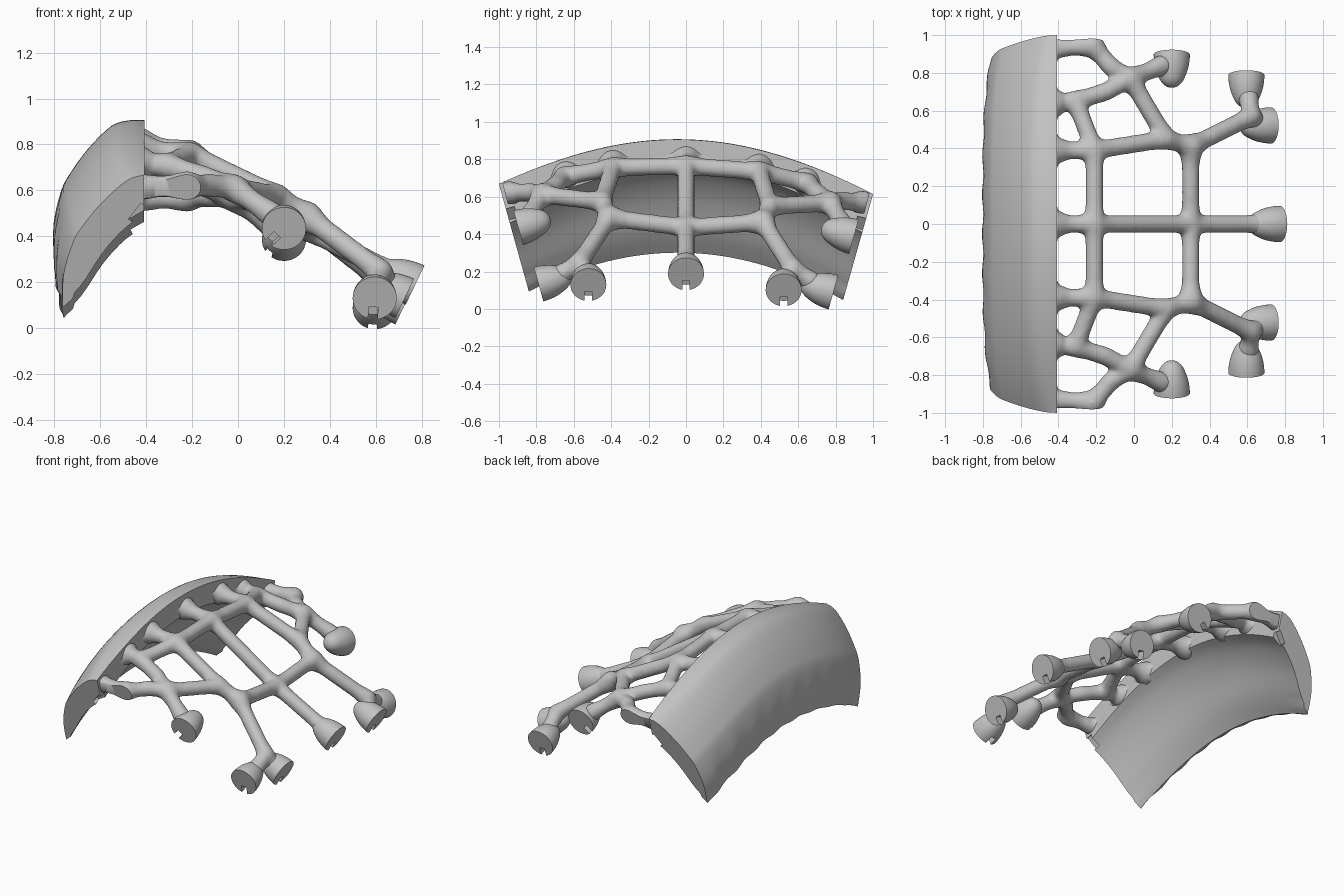
import bpy, bmesh, math
from mathutils import Vector, Matrix

if "Cube" in bpy.data.objects:
    bpy.data.objects.remove(bpy.data.objects["Cube"])

grey = bpy.data.materials.new("plain_grey")
grey.use_nodes = True
COLOUR = (0.55, 0.55, 0.55, 1)
grey.diffuse_color = COLOUR
grey.node_tree.nodes["Principled BSDF"].inputs["Base Color"].default_value = COLOUR
TILT = 0.027


def tilt(p):
    """Lean the model slightly towards its back side."""
    return Vector((p[0], p[1], p[2] - TILT * p[1]))


def finish(name, bm):
    bmesh.ops.recalc_face_normals(bm, faces=bm.faces)
    mesh = bpy.data.meshes.new(name)
    bm.to_mesh(mesh)
    bm.free()
    mesh.materials.append(grey)
    ob = bpy.data.objects.new(name, mesh)
    bpy.context.collection.objects.link(ob)
    return ob


def activate(ob):
    bpy.ops.object.select_all(action='DESELECT')
    ob.select_set(True)
    bpy.context.view_layer.objects.active = ob


def smooth(ob, angle=40):
    activate(ob)
    bpy.ops.object.shade_smooth_by_angle(angle=math.radians(angle))


def cut_box(ob, matrix, size):
    """Cut a rectangular notch out of an object."""
    bm = bmesh.new()
    bmesh.ops.create_cube(bm, size=1, matrix=matrix @ Matrix.Diagonal((*size, 1)))
    cutter = finish("cutter", bm)
    cutter.hide_render = True
    mod = ob.modifiers.new("notch", 'BOOLEAN')
    mod.operation, mod.solver, mod.object = 'DIFFERENCE', 'EXACT', cutter
    activate(ob)
    bpy.ops.object.modifier_apply(modifier=mod.name)
    bpy.data.objects.remove(cutter)


def frame(centre, normal, up):
    z = Vector(normal).normalized()
    y = Vector(up)
    y = (y - z * y.dot(z)).normalized()
    m = Matrix((y.cross(z), y, z)).transposed().to_4x4()
    m.translation = centre
    return m


def spline(pts, steps=4):
    """Smooth curve through a few profile points."""
    p = [Vector(q) for q in [pts[0]] + pts + [pts[-1]]]
    out = []
    for a, b, c, d in zip(p, p[1:], p[2:], p[3:]):
        for i in range(steps):
            t = i / steps
            out.append(0.5 * (2 * b + (c - a) * t + (2 * a - 5 * b + 4 * c - d) * t * t
                              + (3 * b - a - 3 * c + d) * t ** 3))
    return out + [p[-1]]


def arch(t):
    """Height of the shell's top edge along its length."""
    return .905 - .265 * (1.1 * t * t - .1 * t ** 4)


# Curved shell: crescent section (x, drop) swept along an arch
outer = spline([(-.408, 0), (-.47, 0), (-.55, .04), (-.65, .20), (-.73, .38),
                (-.77, .51), (-.80, .75), (-.795, 1)])
inner = spline([(-.78, 1), (-.685, .84), (-.585, .58), (-.49, .40), (-.41, .31)])
section = [(p, True) for p in outer] + [(p, False) for p in inner]
bm = bmesh.new()
rings = []
STEPS = 64
for i in range(STEPS + 1):
    t = 2 * i / STEPS - 1
    top = arch(t)
    low = .30 - .23 * t * t
    ring = []
    for (x, f), outside in section:
        if outside:
            x = min(x + .07 * t ** 4 * (1 - .5 * f), -.408 - .002 * (x < -.44))
            x += .006 * math.sin(t * 26) * max(f - .5, 0) * 2
        else:
            x += .02 * t ** 4 * (f > .9)
            f *= 1 - .3 * (1 - t * t) * (1 - f)
        ring.append(bm.verts.new(tilt((x, t * (1 - .16 * f), top + (low - top) * f))))
    rings.append(ring)
n = len(section)
for a, b in zip(rings, rings[1:]):
    for j in range(n):
        bm.faces.new((a[j], a[(j + 1) % n], b[(j + 1) % n], b[j]))
bm.faces.new(rings[0])
bm.faces.new(rings[-1])
shell = finish("curved_shell", bm)
for s in (-1, 1):
    cut_box(shell, frame(tilt((-.43, s * .95, .47)), (0, s, -.27), (.6, 0, .8)),
            (.05, .09, .09))
smooth(shell)

# Lattice: nodes of one side, mirrored, joined by waisted struts
nodes = {
    "rim_mid": (-.43, 0, .795), "inner_mid": (-.21, 0, .765), "outer_mid": (.30, 0, .435),
    "tip_mid": (.68, 0, .235),
    "rim_a": (-.43, .39, .765), "inner": (-.21, .39, .745), "bend": (.17, .45, .56),
    "outer": (.30, .41, .475), "tip_low": (.62, .57, .23),
    "neck_end": (.66, .535, .165), "neck_corner": (.605, .67, .165),
    "rim_b": (-.43, .64, .70), "branch": (-.31, .65, .69), "elbow": (-.15, .70, .64),
    "knot": (-.02, .77, .59), "tip_side": (.15, .84, .47),
    "bow": (-.12, .83, .60), "ear": (-.22, .945, .595), "rim_c": (-.43, .93, .59),
}
links = [("rim_a", "inner"), ("inner_mid", "inner"), ("inner", "bend"), ("bend", "outer"),
         ("outer", "outer_mid"), ("outer", "tip_low"), ("tip_low", "neck_end"),
         ("tip_low", "neck_corner"), ("rim_b", "branch"), ("branch", "inner"),
         ("branch", "elbow"), ("elbow", "knot"), ("bend", "knot"), ("knot", "tip_side"),
         ("knot", "bow"), ("bow", "ear"), ("ear", "rim_c")]
middle = [("rim_mid", "inner_mid"), ("inner_mid", "outer_mid"), ("outer_mid", "tip_mid")]
widths = {"ear": .066, "outer": .07, "knot": .063, "elbow": .05, "bow": .052,
          "rim_c": .06, "rim_mid": .082, "rim_a": .082, "rim_b": .08}

bm = bmesh.new()


def tube(p, r1, q, r2, waist_radius):
    for centre, r in ((p, r1), (q, r2)):
        bmesh.ops.create_icosphere(bm, subdivisions=2, radius=r,
                                   matrix=Matrix.Translation(centre))
    d = q - p
    turn = d.to_track_quat('Z', 'Y').to_matrix().to_4x4()
    waist = min(.09, d.length * .5)
    cuts = [(0, r1), (waist, waist_radius), (d.length - waist, waist_radius), (d.length, r2)]
    for (h1, a), (h2, b) in zip(cuts, cuts[1:]):
        if h2 - h1 > .005:
            at = Matrix.Translation(p + d.normalized() * (h1 + h2) / 2)
            bmesh.ops.create_cone(bm, cap_ends=True, segments=20, radius1=a, radius2=b,
                                  depth=h2 - h1, matrix=at @ turn)


def strut(k1, k2, side):
    p, q = (tilt((nodes[k][0], nodes[k][1] * side, nodes[k][2])) for k in (k1, k2))
    tube(p, widths.get(k1, .058), q, widths.get(k2, .058), .048)


for side in (-1, 1):
    for a, b in links:
        strut(a, b, side)
for a, b in middle:
    strut(a, b, 1)

# Rounded bead inside the shell's edge that the struts grow out of
bead = [tilt((-.462, .88 * k / 8, arch(.88 * k / 8) - .095)) for k in range(-8, 9)]
for p, q in zip(bead, bead[1:]):
    tube(p, .055, q, .055, .055)

lattice = finish("lattice", bm)
mod = lattice.modifiers.new("blend", 'REMESH')
mod.mode, mod.voxel_size = 'VOXEL', .012
soft = lattice.modifiers.new("soften", 'SMOOTH')
soft.factor, soft.iterations = .5, 14
activate(lattice)
for m in ("blend", "soften"):
    bpy.ops.object.modifier_apply(modifier=m)

# Trim the outer ears flush with the shell ends
bm = bmesh.new()
bm.from_mesh(lattice.data)
for s in (-1, 1):
    geom = bm.verts[:] + bm.edges[:] + bm.faces[:]
    res = bmesh.ops.bisect_plane(bm, geom=geom, plane_co=tilt((0, s * .975, .62)),
                                 plane_no=(0, s, -.27), clear_outer=True)
    rim = [e for e in res["geom_cut"] if isinstance(e, bmesh.types.BMEdge)]
    bmesh.ops.holes_fill(bm, edges=rim, sides=0)
bm.to_mesh(lattice.data)
bm.free()
smooth(lattice, 50)


# Bullet shaped feet with a flat notched face
def foot(name, centre, normal, notch):
    place = frame(tilt(centre), normal, notch)
    bm = bmesh.new()
    profile = spline([(.096, 0), (.093, .04), (.082, .09), (.058, .145), (.03, .172), (0, .18)])
    loops = []
    segs = 40
    for r, h in profile[:-1]:
        loops.append([bm.verts.new(place @ Vector((r * math.cos(a), r * math.sin(a), -h)))
                      for a in (math.tau * k / segs for k in range(segs))])
    for a, b in zip(loops, loops[1:]):
        for k in range(segs):
            bm.faces.new((a[k], a[(k + 1) % segs], b[(k + 1) % segs], b[k]))
    bm.faces.new(loops[0])
    bm.faces.new(loops[-1])
    ob = finish(name, bm)
    cut_box(ob, place @ Matrix.Translation((0, .08, 0)), (.04, .08, .11))
    smooth(ob)


foot("foot_middle", (.77, 0, .187), (.9, 0, -.43), (0, 0, -1))
for s, word in ((-1, "right"), (1, "left")):
    foot("foot_end_" + word, (.725, s * .522, .115), (.9, 0, -.43), (0, 0, -1))
    foot("foot_corner_" + word, (.595, s * .788, .11), (0, s, -.28), (-.1, 0, -1))
    foot("foot_side_" + word, (.20, s * .897, .41), (0, s, -.28), (-.7, 0, -.7))
